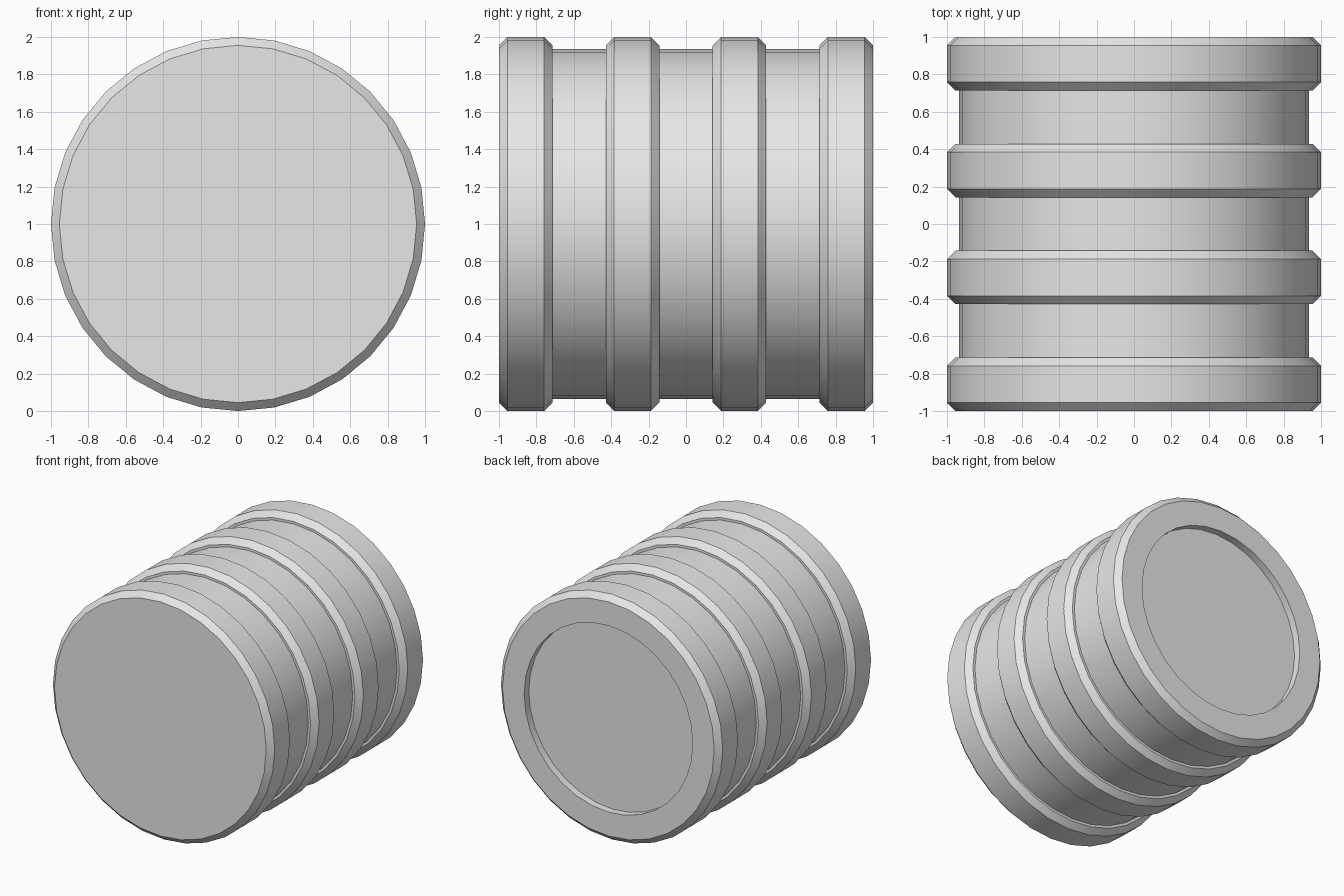
import bpy
import bmesh
from math import cos, sin, tau, radians

SIDES = 32
RIM, CHAMFER_R, GROOVE_R, RECESS_R = 1.0, 0.955, 0.935, 0.76
BAND_WIDTH, BEVEL, RECESS_DEPTH = 0.286, 0.045, 0.06

if "Cube" in bpy.data.objects:
    bpy.data.objects.remove(bpy.data.objects["Cube"], do_unlink=True)

grey = bpy.data.materials.new("light_grey")
grey.use_nodes = True
colour = (0.8, 0.8, 0.8, 1)
grey.diffuse_color = colour
grey.node_tree.nodes["Principled BSDF"].inputs["Base Color"].default_value = colour


def lathe(name, profile):
    """Revolve (y, radius) points about the y axis and cap both ends."""
    bm = bmesh.new()
    rings = [[bm.verts.new((r * cos(tau * i / SIDES), y, r * sin(tau * i / SIDES)))
              for i in range(SIDES)] for y, r in profile]
    for a, b in zip(rings, rings[1:]):
        for i in range(SIDES):
            j = (i + 1) % SIDES
            bm.faces.new((a[i], a[j], b[j], b[i]))
    bm.faces.new(rings[0])
    bm.faces.new(rings[-1])
    bmesh.ops.recalc_face_normals(bm, faces=bm.faces)
    mesh = bpy.data.meshes.new(name)
    bm.to_mesh(mesh)
    bm.free()
    mesh.materials.append(grey)
    obj = bpy.data.objects.new(name, mesh)
    bpy.context.collection.objects.link(obj)
    obj.location.z = 1
    bpy.ops.object.select_all(action="DESELECT")
    obj.select_set(True)
    bpy.context.view_layer.objects.active = obj
    bpy.ops.object.shade_smooth_by_angle(angle=radians(30))
    return obj


# Four chamfered bands with plain grooves between them
profile = []
for band in range(4):
    start = -1 + band * (2 - BAND_WIDTH) / 3
    end = start + BAND_WIDTH
    if band > 0:
        profile.append((start, GROOVE_R))
    profile += [(start, CHAMFER_R), (start + BEVEL, RIM),
                (end - BEVEL, RIM), (end, CHAMFER_R)]
    if band < 3:
        profile.append((end, GROOVE_R))

# Shallow round recess in the back end
profile += [(1, RECESS_R), (1 - RECESS_DEPTH, RECESS_R)]

lathe("ribbed_barrel", profile)
